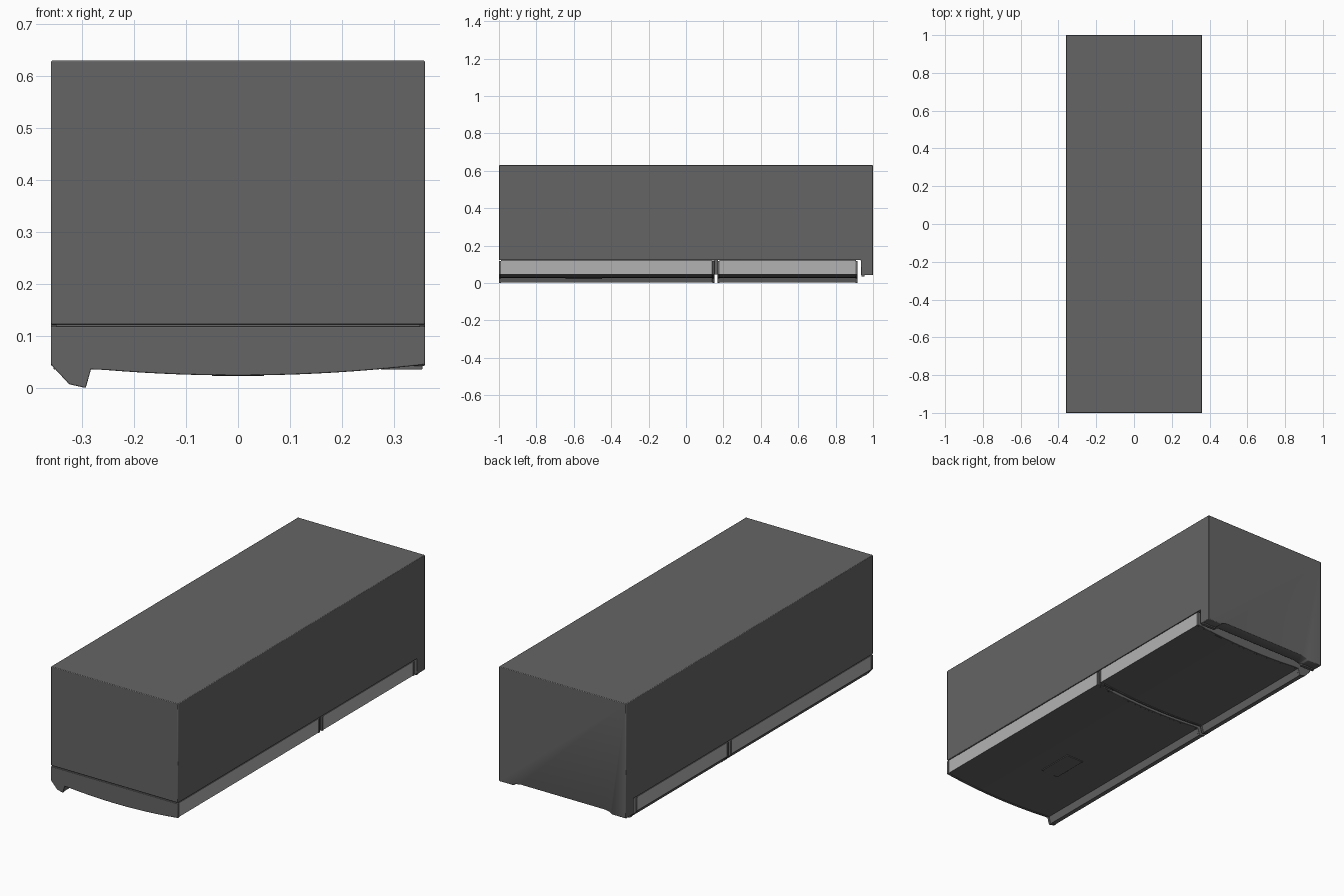
import bpy, bmesh
from mathutils import Vector

if "Cube" in bpy.data.objects:
    bpy.data.objects.remove(bpy.data.objects["Cube"])


def material(name, v):
    m = bpy.data.materials.new(name)
    m.diffuse_color = (v, v, v, 1)
    m.use_nodes = True
    m.node_tree.nodes["Principled BSDF"].inputs["Base Color"].default_value = m.diffuse_color
    return m


DARK = material("dark_grey", 0.13)
LIGHT = material("light_grey", 0.45)


def prism(name, pts, axis, a, b, bevel=0.0, light_sides=False):
    """Extrude a closed 2D profile along x or y from a to b."""
    def place(p, t):
        return Vector((t, p[0], p[1])) if axis == "x" else Vector((p[0], t, p[1]))
    bm = bmesh.new()
    f = bm.faces.new([bm.verts.new(place(p, a)) for p in pts])
    ext = bmesh.ops.extrude_face_region(bm, geom=[f])
    verts = [g for g in ext["geom"] if isinstance(g, bmesh.types.BMVert)]
    bmesh.ops.translate(bm, verts=verts, vec=place((0, 0), b - a))
    bmesh.ops.recalc_face_normals(bm, faces=bm.faces[:])
    if light_sides:
        for f in bm.faces:
            if abs(f.normal.x) > 0.99 and abs(f.calc_center_median().x) > 0.34:
                f.material_index = 1
    me = bpy.data.meshes.new(name)
    bm.to_mesh(me)
    bm.free()
    me.materials.append(DARK)
    me.materials.append(LIGHT)
    ob = bpy.data.objects.new(name, me)
    bpy.context.collection.objects.link(ob)
    if bevel:
        mod = ob.modifiers.new("bevel", "BEVEL")
        mod.width, mod.segments, mod.limit_method = bevel, 2, "ANGLE"
    bpy.ops.object.select_all(action="DESELECT")
    ob.select_set(True)
    bpy.context.view_layer.objects.active = ob
    bpy.ops.object.shade_smooth_by_angle(angle=0.5)
    return ob


def box(name, x0, x1, y0, y1, z0, z1, bevel=0.0):
    return prism(name, [(x0, z0), (x1, z0), (x1, z1), (x0, z1)], "y", y0, y1, bevel)


def door_profile(inset=0.0):
    """Bowed front with a hooked full-length grip on the left edge."""
    w = 0.36 - inset
    pts = [(w, 0.118), (-w, 0.118), (-w, 0.045 + inset),
           (-0.325, 0.007 + inset), (-0.293 - inset, inset), (-0.283 - inset, 0.036 + inset)]
    n = 24
    for i in range(1, n + 1):
        x = -0.283 + (w + 0.283) * i / n
        pts.append((x, 0.024 + 0.021 * (x / 0.36) ** 2 + inset))
    return pts


# cabinet with the kick base at its far end
cabinet = prism("cabinet", [(-1, 0.63), (1, 0.63), (1, 0.042), (0.936, 0.042),
                            (0.936, 0.122), (-1, 0.122)], "x", -0.36, 0.36)
# shallow recess under the kick base
cutter = prism("kick_recess_cutter", [(-0.29, 0.03), (0.29, 0.03), (0.27, 0.05), (0.24, 0.056),
                                      (-0.24, 0.056), (-0.27, 0.05)], "y", 0.9, 1.1)
cutter.hide_render = True
cutter.hide_set(True)
cut = cabinet.modifiers.new("recess", "BOOLEAN")
cut.object, cut.operation, cut.solver = cutter, "DIFFERENCE", "EXACT"
bev = cabinet.modifiers.new("bevel", "BEVEL")
bev.width, bev.segments, bev.limit_method = 0.003, 2, "ANGLE"

# feet lips on the kick base
for side, x in (("left", -0.315), ("right", 0.315)):
    box(f"kick_lip_{side}", x - 0.04, x + 0.04, 0.938, 0.955, 0.035, 0.06, 0.002)

# doors: light-sided core, dark end caps, gasket
CAP = 0.012
for name, y0, y1 in (("large_door", -1.0, 0.152), ("small_door", 0.168, 0.918)):
    prism(name, door_profile(0.002), "y", y0 + CAP, y1 - CAP, light_sides=True)
    prism(name + "_front_cap", door_profile(), "y", y0, y0 + CAP, 0.002)
    prism(name + "_back_cap", door_profile(), "y", y1 - CAP, y1, 0.002)
    box(name + "_gasket", -0.35, 0.35, y0 + 0.01, y1 - 0.01, 0.114, 0.126)

# hinge bracket between the doors
box("middle_hinge", 0.26, 0.35, 0.148, 0.172, 0.045, 0.124, 0.002)

# control panel on the large door
box("control_panel", -0.05, 0.05, -0.645, -0.45, 0.0225, 0.035, 0.001)
